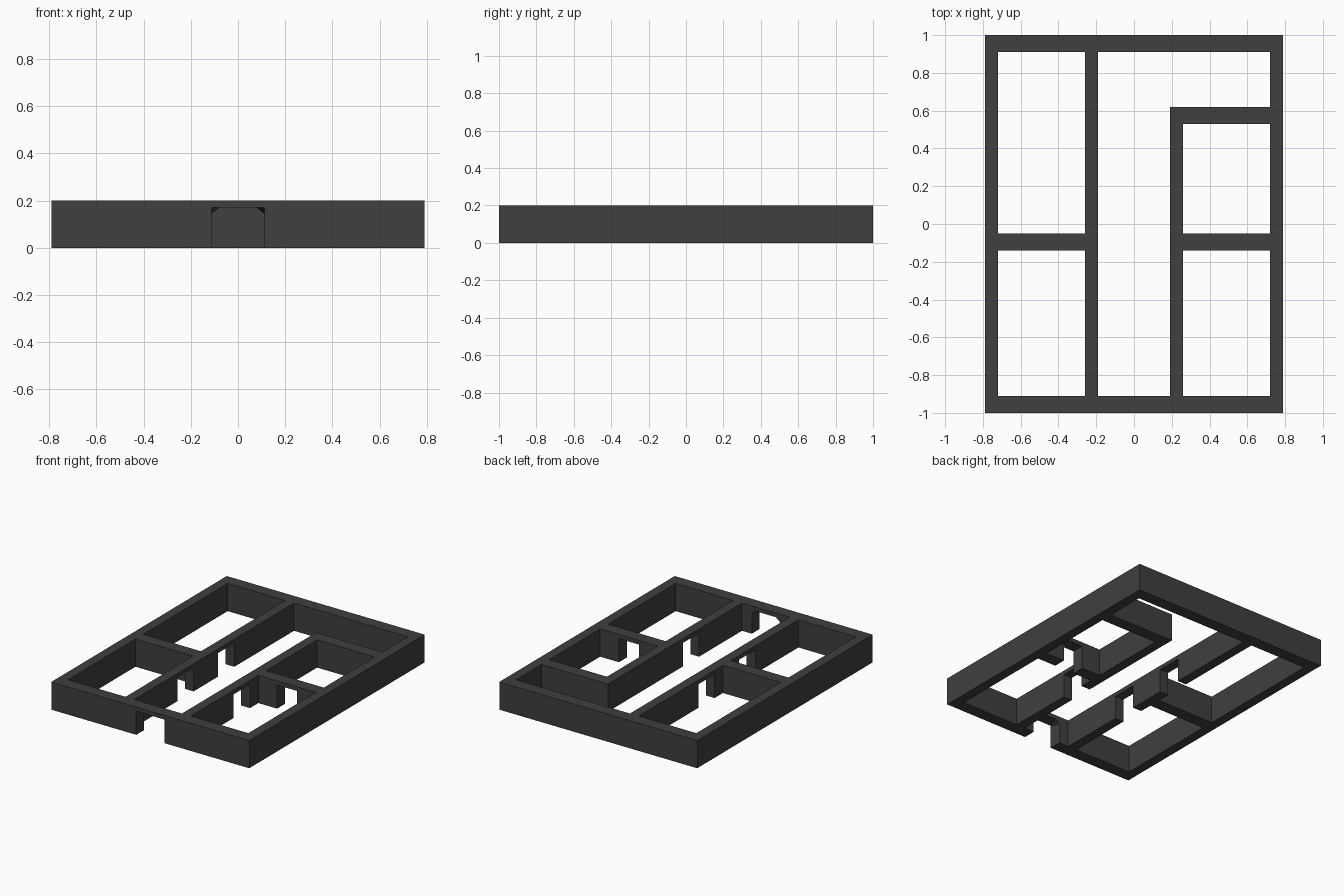
import bpy
import bmesh

if "Cube" in bpy.data.objects:
    bpy.data.objects.remove(bpy.data.objects["Cube"])

H = 0.2        # wall height
DOOR_H = 0.17  # door height

grey = bpy.data.materials.new("dark_grey")
grey.diffuse_color = (0.05, 0.05, 0.05, 1)
grey.use_nodes = True
grey.node_tree.nodes["Principled BSDF"].inputs["Base Color"].default_value = grey.diffuse_color


def mesh_object(name, bm):
    bmesh.ops.recalc_face_normals(bm, faces=bm.faces)
    me = bpy.data.meshes.new(name)
    bm.to_mesh(me)
    bm.free()
    me.materials.append(grey)
    ob = bpy.data.objects.new(name, me)
    bpy.context.collection.objects.link(ob)
    return ob


def box(name, x0, x1, y0, y1, z0=0.0, z1=H):
    bm = bmesh.new()
    bmesh.ops.create_cube(bm, size=1)
    for v in bm.verts:
        v.co.x = x1 if v.co.x > 0 else x0
        v.co.y = y1 if v.co.y > 0 else y0
        v.co.z = z1 if v.co.z > 0 else z0
    return mesh_object(name, bm)


def apply_boolean(target, tool, operation):
    mod = target.modifiers.new(operation.lower(), 'BOOLEAN')
    mod.operation = operation
    mod.solver = 'EXACT'
    mod.object = tool
    bpy.context.view_layer.objects.active = target
    bpy.ops.object.modifier_apply(modifier=mod.name)
    bpy.data.objects.remove(tool)


# Outer walls with the hollow interior cut out
walls = box("house_walls", -0.79, 0.79, -1, 1)
apply_boolean(walls, box("interior", -0.72, 0.72, -0.91, 0.91, -0.1, 0.3), 'DIFFERENCE')

# Inner partitions
for x0, x1, y0, y1 in [
    (-0.26, -0.19, -0.95, 0.95),   # left of the hall
    (0.19, 0.26, -0.95, 0.62),     # right of the hall
    (0.22, 0.75, 0.53, 0.62),      # back of the right rooms
    (-0.75, -0.22, -0.14, -0.05),  # between the left rooms
    (0.22, 0.75, -0.14, -0.05),    # between the right rooms
]:
    apply_boolean(walls, box("partition", x0, x1, y0, y1), 'UNION')

# Inner doorways
for x0, x1, y0, y1 in [
    (-0.30, -0.15, -0.42, -0.235),
    (-0.30, -0.15, 0.045, 0.23),
    (0.15, 0.30, -0.42, -0.235),
    (0.41, 0.57, -0.18, -0.01),
]:
    apply_boolean(walls, box("doorway", x0, x1, y0, y1, -0.1, DOOR_H), 'DIFFERENCE')

# Front doorway: square on the outside, tapering to clipped corners inside
bm = bmesh.new()


def ring(y, cx, cz):
    pts = [(-0.112, -0.1), (0.112, -0.1), (0.112, DOOR_H - cz),
           (0.112 - cx, DOOR_H), (-0.112 + cx, DOOR_H), (-0.112, DOOR_H - cz)]
    return [bm.verts.new((x, y, z)) for x, z in pts]


rings = [ring(-1.01, 0.0005, 0.0005), ring(-0.905, 0.034, 0.027)]
for i in range(6):
    j = (i + 1) % 6
    bm.faces.new((rings[0][i], rings[0][j], rings[1][j], rings[1][i]))
for r in rings:
    bm.faces.new(r)
apply_boolean(walls, mesh_object("front_doorway", bm), 'DIFFERENCE')
